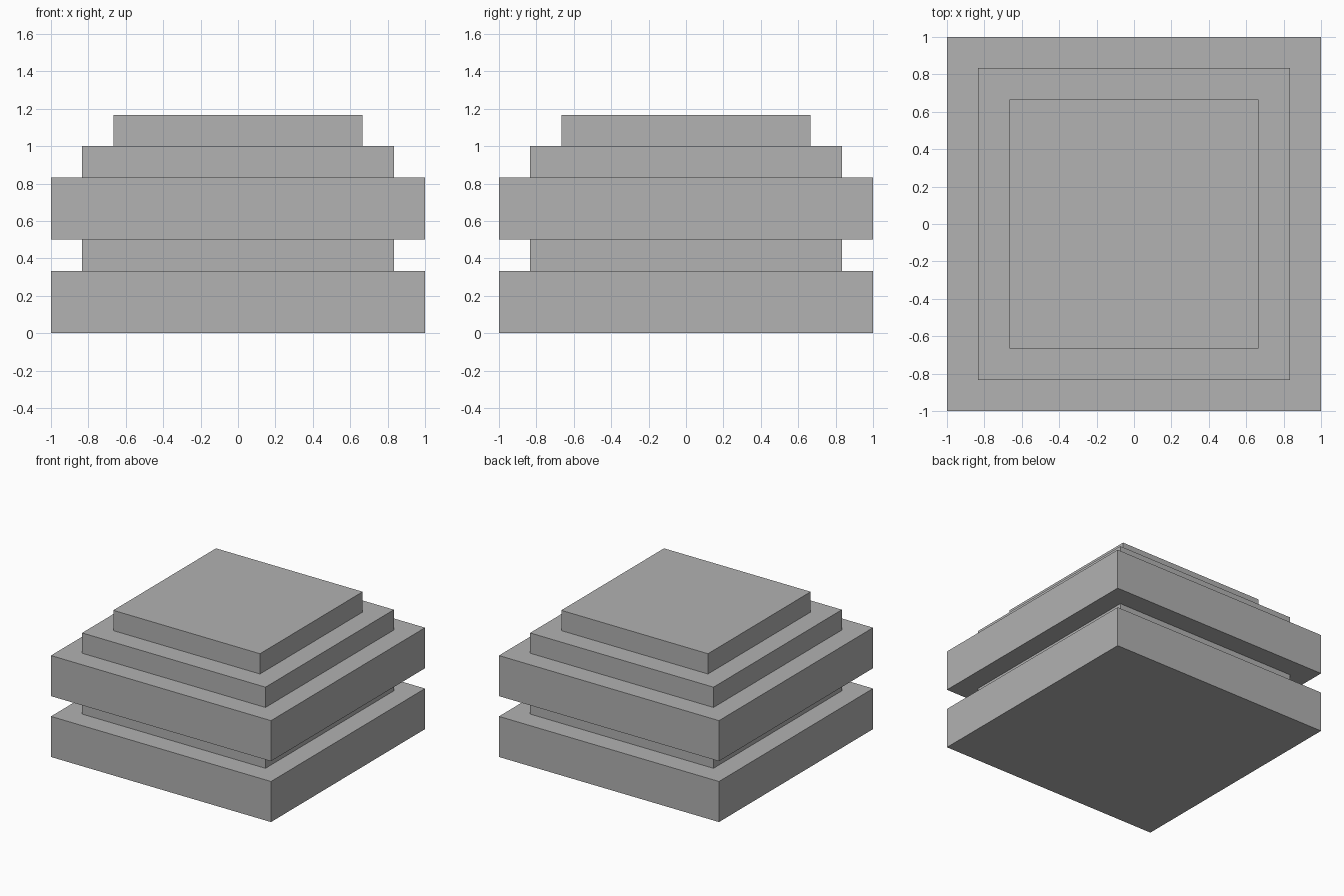
import bpy

if "Cube" in bpy.data.objects:
    bpy.data.objects.remove(bpy.data.objects["Cube"])

# Single flat grey
grey = bpy.data.materials.new("grey")
grey.diffuse_color = (0.445, 0.445, 0.445, 1)
grey.use_nodes = True
grey.node_tree.nodes["Principled BSDF"].inputs["Base Color"].default_value = grey.diffuse_color

U = 1 / 6  # module that all sizes are multiples of

# Square tiers from the ground up: name, half width, height (in modules)
tiers = [
    ("base_slab", 6, 2),
    ("recessed_neck", 5, 1),
    ("upper_slab", 6, 2),
    ("lower_step", 5, 1),
    ("top_step", 4, 1),
]

z = 0
for name, half, height in tiers:
    bpy.ops.mesh.primitive_cube_add(size=1, location=(0, 0, (z + height / 2) * U))
    tier = bpy.context.object
    tier.name = name
    tier.scale = (2 * half * U, 2 * half * U, height * U)
    bpy.ops.object.transform_apply(location=False, rotation=False, scale=True)
    tier.data.materials.append(grey)
    z += height
